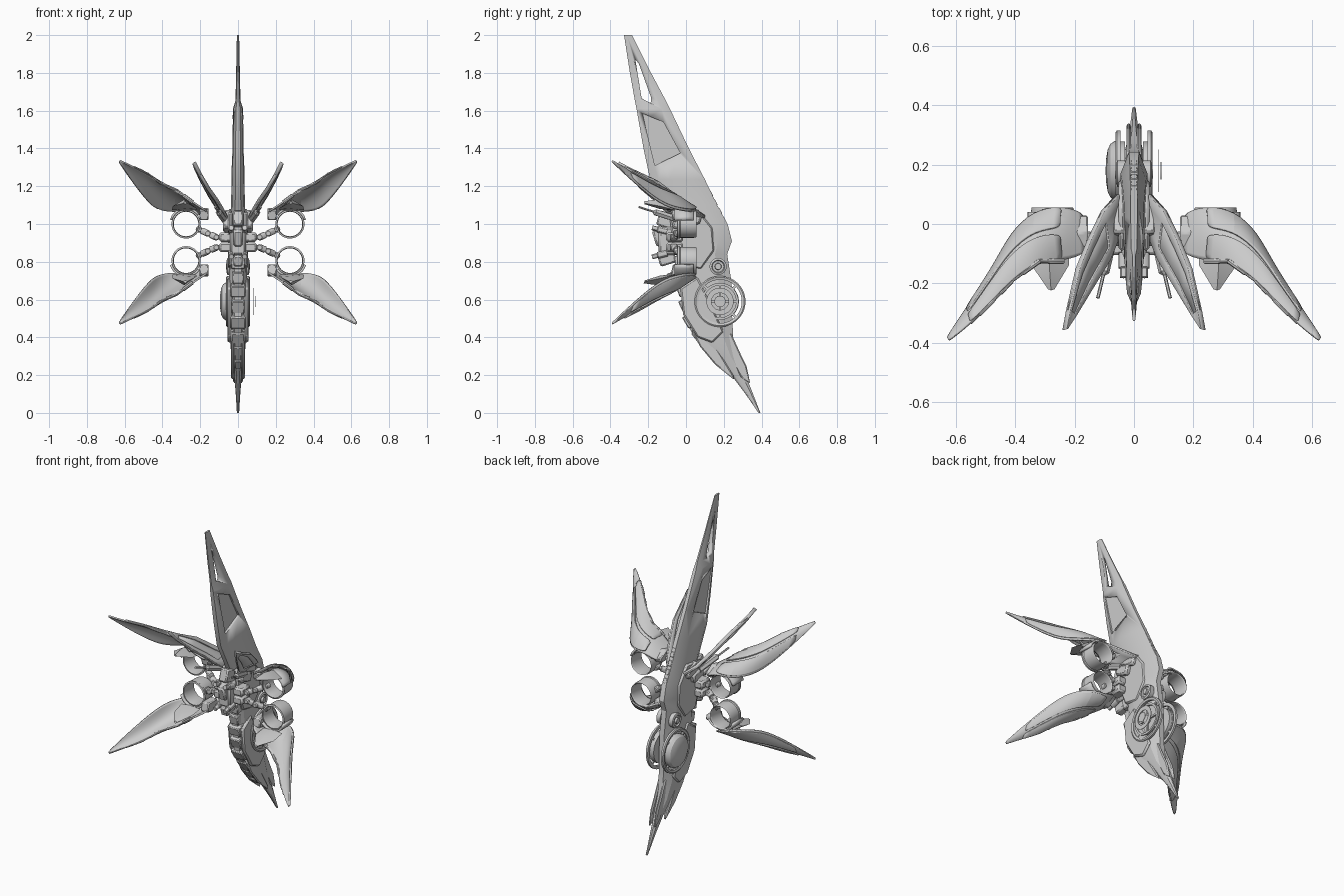
import bpy, bmesh, math
from mathutils import Vector, Matrix

if "Cube" in bpy.data.objects:
    bpy.data.objects.remove(bpy.data.objects["Cube"])

ZM = 0.903  # height of the up/down mirror plane of the four wings


def finish(name, bm, mx=False, mz=False, solid=0, sub=0, bevel=0, angle=30):
    """Turn a bmesh into an object whose origin lies on the mirror centre."""
    bmesh.ops.recalc_face_normals(bm, faces=bm.faces)
    bmesh.ops.translate(bm, vec=(0, 0, -ZM), verts=bm.verts)
    me = bpy.data.meshes.new(name)
    bm.to_mesh(me)
    bm.free()
    ob = bpy.data.objects.new(name, me)
    ob.location.z = ZM
    bpy.context.collection.objects.link(ob)
    if sub:
        m = ob.modifiers.new("Smooth", 'SUBSURF')
        m.levels = m.render_levels = sub
    if solid:
        m = ob.modifiers.new("Thickness", 'SOLIDIFY')
        m.thickness, m.offset = solid, 0
    if bevel:
        m = ob.modifiers.new("Bevel", 'BEVEL')
        m.width, m.segments = bevel, 1
    if mx or mz:
        m = ob.modifiers.new("Mirror", 'MIRROR')
        m.use_axis = (mx, False, mz)
        m.use_mirror_merge = False
    bpy.ops.object.select_all(action='DESELECT')
    bpy.context.view_layer.objects.active = ob
    ob.select_set(True)
    bpy.ops.object.shade_smooth_by_angle(angle=math.radians(angle))
    return ob


def loft(rows, closed=True, cap=True):
    bm = bmesh.new()
    vs = [[bm.verts.new(p) for p in r] for r in rows]
    n = len(rows[0])
    for a, b in zip(vs, vs[1:]):
        for i in range(n if closed else n - 1):
            j = (i + 1) % n
            bm.faces.new((a[i], a[j], b[j], b[i]))
    if closed and cap:
        bm.faces.new(vs[0])
        bm.faces.new(vs[-1])
    return bm


def prism(name, yz, x0, x1, **kw):
    return finish(name, loft([[(x, y, z) for y, z in yz] for x in (x0, x1)]), **kw)


def lathe(name, centre, axis, profile, n=40, ring=False, **kw):
    """Spin (radius, distance along axis) points about an axis."""
    q = Vector(axis).to_track_quat('Z', 'Y')
    pts = profile + profile[:1] if ring else profile
    rows = [[Vector(centre) + q @ Vector((r * math.cos(t), r * math.sin(t), h))
             for t in (2 * math.pi * k / n for k in range(n))] for r, h in pts]
    bm = loft(rows, cap=not ring)
    bmesh.ops.remove_doubles(bm, verts=bm.verts, dist=1e-6)
    return finish(name, bm, **kw)


def rod(name, a, b, r0, r1, n=12, **kw):
    d = Vector(b) - Vector(a)
    return lathe(name, a, d, [(r0, 0), (r0, d.length * .6), (r1, d.length * .65), (r1, d.length)], n, **kw)


def box(name, c, s, tilt=0, bevel=.005, **kw):
    bm = bmesh.new()
    mat = Matrix.Translation(c) @ Matrix.Rotation(tilt, 4, 'X') @ Matrix.Diagonal((*s, 1))
    bmesh.ops.create_cube(bm, size=1, matrix=mat)
    return finish(name, bm, bevel=bevel, **kw)


# Central vertical blade: (z, front y, back y, half width)
HULL = [(2, -.328, -.285, .006), (1.8, -.297, -.185, .010), (1.65, -.27, -.105, .014),
        (1.61, -.262, -.085, .027), (1.4, -.225, .015, .032), (1.236, -.19, .10, .034),
        (1.1, -.12, .165, .037), (1, -.07, .22, .043), (.91, -.05, .243, .048),
        (.84, -.04, .218, .046), (.7, -.035, .24, .047), (.5, -.01, .245, .047),
        (.4, .045, .25, .044), (.3, .12, .275, .035), (.2, .24, .315, .02),
        (.1, .315, .355, .012), (0, .384, .394, .006)]
rows = []
for z, a, b, w in HULL:
    half = [(0, .4), (.15, .85), (.35, 1), (.75, .95), (1, .35)]
    rows.append([(w * k, a + (b - a) * t, z) for t, k in half] +
                [(-w * k, a + (b - a) * t, z) for t, k in reversed(half)])
hull = finish("central_blade", loft(rows), angle=20)

# Openings cut in the blade
cuts = [prism("window_cutter", [(-.268, 1.87), (-.25, 1.85), (-.185, 1.67), (-.187, 1.64), (-.235, 1.665)], -.1, .1),
        prism("recess_cutter", [(-.23, 1.585), (-.12, 1.54), (-.03, 1.375), (-.165, 1.31)], .017, .08, mx=True)]
for c in cuts:
    c.hide_render = True
    c.display_type = 'WIRE'
    m = hull.modifiers.new("Cut", 'BOOLEAN')
    m.operation, m.object, m.solver = 'DIFFERENCE', c, 'EXACT'

# Side armour plates on the lower blade
prism("middle_side_plate", [(-.09, 1.06), (.06, 1.08), (.14, .98), (.15, .86), (.08, .76), (-.02, .78), (-.07, .9)],
      .03, .052, mx=True, bevel=.008)
prism("hip_side_plate", [(-.03, .66), (.06, .72), (.12, .6), (.2, .43), (.14, .37), (.06, .40), (-.015, .52)],
      .03, .055, mx=True, bevel=.008)
prism("tail_outer_plate", [(.03, .44), (.1, .45), (.14, .38), (.25, .2), (.255, .175), (.155, .255), (.075, .35)],
      .018, .038, mx=True, bevel=.006)
prism("tail_inner_plate", [(.15, .42), (.24, .42), (.29, .31), (.32, .25), (.34, .155), (.29, .19), (.235, .29)],
      .010, .026, mx=True, bevel=.006)

# Stepped blocks down the front edge, following the blade outline
for i, (y, z, w, h) in enumerate([(-.03, .80, .075, .07), (-.018, .72, .06, .06), (-.015, .65, .08, .06),
                                  (.0, .57, .07, .07), (.022, .49, .08, .07), (.072, .41, .066, .07),
                                  (.125, .34, .052, .07), (.18, .275, .036, .06)]):
    box(f"front_block_{i}", (0, y, z), (w, .06, h), tilt=.15 + .1 * i)
# Ribbed strip along the back edge
for i in range(9):
    t = i / 8
    box(f"back_rib_{i}", (0, .01 + .19 * t, 1.39 - .37 * t), (.024, .018, .034), tilt=.47, bevel=.003)

# Mechanical core in front of the blade
box("core_block", (0, -.08, .91), (.085, .13, .15), bevel=.012)
box("core_chest", (0, -.14, .93), (.05, .06, .09), tilt=.3, bevel=.01)
box("core_top", (0, -.1, 1.02), (.055, .1, .08), tilt=-.3, bevel=.008)
box("core_bottom", (0, -.1, .815), (.05, .09, .06), tilt=.3, bevel=.008)
box("core_side_pod", (.065, -.06, .93), (.07, .09, .05), bevel=.01, mx=True, mz=True)
box("core_shoulder", (.055, -.02, .995), (.05, .1, .06), tilt=-.3, bevel=.01, mx=True)
rod("core_nozzle", (.035, -.1, .96), (.035, -.18, .98), .018, .013, mx=True, mz=True)

# Jointed arms leading to the four rings
arm = [(.06, -.06, .925), (.115, -.065, .93), (.16, -.045, .95), (.207, -.01, .972)]
for i, (a, b) in enumerate(zip(arm, arm[1:])):
    rod(f"arm_segment_{i}", a, b, .018, .012, mx=True, mz=True)
    lathe(f"arm_joint_{i}", b, (0, 1, 0), [(.012, -.02), (.017, -.015), (.017, .015), (.012, .02)], 16, mx=True, mz=True)
prism("wing_root_bracket", [(-.07, 1.02), (.02, 1.02), (.03, 1.05), (-.03, 1.085), (-.08, 1.075)], .155, .205,
      mx=True, mz=True, bevel=.006)

# Open engine rings
C = (.275, .005, 1.0)
lathe("engine_ring", C, (0, -1, 0), [(.066, -.045), (.07, -.05), (.073, -.035), (.073, .035), (.077, .04), (.077, .05),
                                     (.068, .053), (.065, .04), (.065, -.035)], 48, True, mx=True, mz=True)

# Curved wing petals: front-edge and back-edge points from root to tip
A = [(.16, -.10, 1.065), (.24, -.125, 1.115), (.32, -.125, 1.175), (.41, -.19, 1.215),
     (.475, -.26, 1.265), (.55, -.335, 1.30), (.622, -.393, 1.335)]
B = [(.17, .035, 1.03), (.24, .06, 1.075), (.335, .045, 1.065), (.412, -.03, 1.07),
     (.464, -.135, 1.10), (.56, -.28, 1.225), (.63, -.385, 1.325)]


def petal(name, t0, t1, lift, s0, s1, thick):
    out = Vector((.3, .45, .8)).normalized()
    rows = []
    for a, b in list(zip(A, B))[s0:s1]:
        a, b = Vector(a), Vector(b)
        rows.append([a.lerp(b, t) + out * (lift + .5 * t * (1 - t) * (b - a).length)
                     for t in (t0 + (t1 - t0) * k / 4 for k in range(5))])
    finish(name, loft(rows, closed=False), mx=True, mz=True, sub=2, solid=thick)


petal("wing_petal", 0, 1, 0, 0, 7, .010)
petal("wing_front_panel", .0, .42, .007, 1, 6, .008)
petal("wing_back_panel", .52, .97, .007, 1, 6, .008)

# Ring shroud, forward spike and inner edge rib of each wing
shroud = [[Vector((C[0] + .082 * math.cos(t), y, C[2] + .082 * math.sin(t)))
           for t in (math.radians(15 + 13 * k) for k in range(11))] for y in (-.06, -.01, .04)]
finish("ring_shroud", loft(shroud, closed=False), mx=True, mz=True, solid=.012)
finish("wing_spike", loft([[(.22, -.06, 1.075), (.29, -.06, 1.115), (.35, -.06, 1.075), (.29, -.06, 1.07)],
                           [(.22, -.14, 1.085), (.285, -.15, 1.13), (.345, -.14, 1.095), (.285, -.14, 1.08)],
                           [(.268, -.22, 1.11), (.28, -.224, 1.12), (.29, -.22, 1.11), (.28, -.22, 1.105)]]),
       mx=True, mz=True)
for i in range(1, 5):
    rod(f"wing_edge_rib_{i}", A[i], A[i + 1], .012 - .0015 * i, .009 - .0015 * i, 8, mx=True, mz=True)

# Slim upper fins: solid frame with a thinner recessed panel
up = [(.055, .10, 1.04), (.105, .045, 1.08), (.15, -.05, 1.15), (.19, -.15, 1.225), (.222, -.29, 1.29), (.235, -.357, 1.325)]
lo = [(.062, -.06, 1.03), (.085, -.12, 1.08), (.115, -.17, 1.13), (.155, -.235, 1.185), (.20, -.31, 1.262),
      (.229, -.355, 1.322)]
fin = loft([[Vector(a).lerp(Vector(b), t) for t in (0, .25, .75, 1)] for a, b in zip(up, lo)], closed=False)
fin.faces.ensure_lookup_table()
bmesh.ops.delete(fin, geom=[fin.faces[4], fin.faces[7], fin.faces[10]], context='FACES')
finish("upper_fin_frame", fin, mx=True, solid=.02, bevel=.003)
finish("upper_fin_panel", loft([up[:5], lo[:5]], closed=False), mx=True, solid=.007)
rod("upper_fin_prong", (.07, -.03, 1.02), (.122, -.25, 1.09), .018, .006, 6, mx=True)
box("upper_fin_root", (.05, .02, 1.035), (.05, .12, .05), tilt=-.3, bevel=.01, mx=True)

# Round side turbines
T = (0, .18, .59)
lathe("turbine_outer_ring", T, (1, 0, 0), [(.115, .046), (.135, .046), (.135, .058), (.128, .063), (.115, .06)],
      64, True, mx=True)
lathe("turbine_base", T, (1, 0, 0), [(0, .03), (.098, .03), (.098, .048), (.03, .048), (.03, .056), (0, .056)], 48, mx=True)
lathe("turbine_inner_ring", T, (1, 0, 0), [(.085, .045), (.098, .045), (.098, .06), (.085, .06)], 48, True, mx=True)
for i in range(4):
    bm = bmesh.new()
    for s in (0, 1):
        t = math.pi * (i + .5 * s) / 2
        mat = Matrix.Translation(T) @ Matrix.Rotation(t, 4, 'X') @ Matrix.Translation((.052, 0, .107 if s else .058))
        bmesh.ops.create_cube(bm, size=1, matrix=mat @ Matrix.Diagonal((.01, .012, .03 if s else .07, 1)))
    finish(f"turbine_spokes_{i}", bm, mx=True)
lathe("turbine_floating_ring", T, (1, 0, 0), [(.045, .082), (.072, .082), (.072, .085), (.045, .085)], 48, True)
lathe("turbine_floating_disc", T, (1, 0, 0), [(0, .09), (.03, .09), (.03, .093), (0, .093)], 32)
lathe("turbine_dome", T, (-1, 0, 0), [(.1, .05), (.1, .065), (.09, .08), (.07, .089), (.04, .094), (0, .096)], 48)
lathe("small_side_hub", (0, .17, .775), (1, 0, 0), [(.045, .03), (.045, .056), (.034, .06), (.03, .052), (.018, .052),
                                                    (.016, .064), (0, .064)], 32, mx=True)
